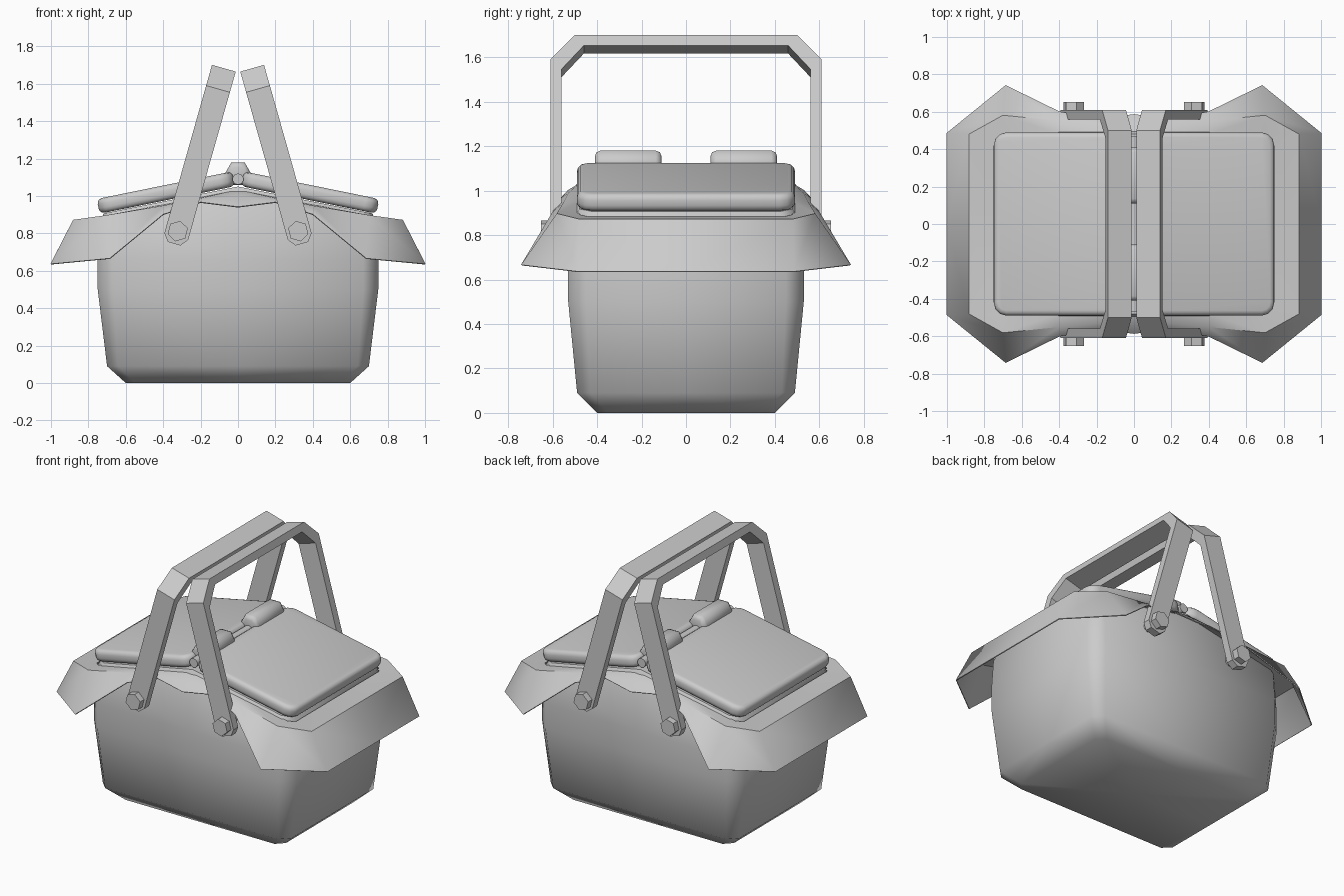
import bpy, bmesh, math
from mathutils import Matrix, Vector

cube = bpy.data.objects.get("Cube")
if cube:
    bpy.data.objects.remove(cube, do_unlink=True)

grey = bpy.data.materials.new("plain grey")
grey.use_nodes = True
grey.diffuse_color = (0.6, 0.6, 0.6, 1)
bsdf = next(n for n in grey.node_tree.nodes if n.type == 'BSDF_PRINCIPLED')
bsdf.inputs["Base Color"].default_value = grey.diffuse_color


def finish(name, bm, mirror="", angle=30, thick=0):
    """Turn a bmesh into an object, mirror it, and shade it."""
    mesh = bpy.data.meshes.new(name)
    bm.to_mesh(mesh)
    bm.free()
    obj = bpy.data.objects.new(name, mesh)
    bpy.context.collection.objects.link(obj)
    mesh.materials.append(grey)
    bpy.ops.object.select_all(action='DESELECT')
    obj.select_set(True)
    bpy.context.view_layer.objects.active = obj
    if mirror:
        mod = obj.modifiers.new("Mirror", 'MIRROR')
        mod.use_axis = ["x" in mirror, "y" in mirror, False]
        bpy.ops.object.modifier_apply(modifier=mod.name)
    if thick:
        mod = obj.modifiers.new("Solidify", 'SOLIDIFY')
        mod.thickness, mod.offset = thick, 0
        bpy.ops.object.modifier_apply(modifier=mod.name)
    bm = bmesh.new()
    bm.from_mesh(mesh)
    bmesh.ops.recalc_face_normals(bm, faces=bm.faces)
    bm.to_mesh(mesh)
    bm.free()
    bpy.ops.object.shade_smooth_by_angle(angle=math.radians(angle))
    return obj


def loft(bm, rings, closed=False):
    """Join rows of points with quads and return the rows of vertices."""
    rows = [[bm.verts.new(p) for p in ring] for ring in rings]
    for a, b in zip(rows, rows[1:]):
        n = len(a)
        for i in range(n if closed else n - 1):
            j = (i + 1) % n
            bm.faces.new((a[i], a[j], b[j], b[i]))
    return rows


# Basket body: one quarter, tapered base and gabled top
def body_ring(hx, hy, cut, z, slope=0):
    plan = [(0, hy), (hx - cut, hy), (hx, hy - cut), (hx, 0)]
    return [(x, y, z - slope * x) for x, y in plan]


bm = bmesh.new()
rows = loft(bm, [body_ring(.60, .40, .05, 0),
                 body_ring(.70, .49, .06, .09),
                 body_ring(.75, .53, .08, .50),
                 body_ring(.75, .53, .08, .66),
                 body_ring(.735, .51, .06, 1.0, .2),
                 body_ring(.72, .48, .06, 1.05, .2)])
for row, z in ((rows[0], 0), (rows[-1], 1.05)):
    bm.faces.new(row + [bm.verts.new((0, 0, z))])
finish("basket_body", bm, "xy", 50)

# Cloth draped over the rim: one quarter, inner edge, fold and hem
inner = [(0, .48, 1.03), (.2, .48, .99), (.4, .48, .95),
         (.70, .48, .89), (.735, .44, .88), (.735, 0, .88)]
fold = [(0, .53, 1.0), (.2, .53, .985), (.4, .55, .945),
        (.70, .58, .895), (.88, .48, .87), (.88, 0, .87)]
hem = [(0, .585, .94), (.2, .56, .965), (.4, .60, .90),
       (.685, .74, .665), (1.0, .485, .635), (1.0, 0, .635)]
bm = bmesh.new()
loft(bm, [inner, fold, hem])
finish("cloth", bm, "xy", 50, .006)

# Two sloping lids with rounded corners and edges
bm = bmesh.new()
bmesh.ops.create_cube(bm, size=1, matrix=Matrix.Diagonal((.74, .98, .08, 1)))
upright = [e for e in bm.edges
           if abs(e.verts[0].co.z - e.verts[1].co.z) > .05]
bmesh.ops.bevel(bm, geom=upright, offset=.07, segments=3, profile=.5,
                affect='EDGES')
bm.normal_update()
outline = [e for e in bm.edges
           if any(abs(f.normal.z) > .9 for f in e.link_faces)]
bmesh.ops.bevel(bm, geom=outline, offset=.028, segments=3, profile=.5,
                affect='EDGES')
bm.transform(Matrix.Translation((.385, 0, 1.018))
             @ Matrix.Rotation(math.radians(11.5), 4, 'Y'))
finish("lids", bm, "x", 50)

# Hinge knuckles and the pin between them
bm = bmesh.new()
bmesh.ops.create_cone(bm, cap_ends=True, segments=6, radius1=.07, radius2=.07,
                      depth=.30, matrix=Matrix.Rotation(math.pi / 6, 4, 'Z'))
ends = [e for e in bm.edges
        if any(len(f.verts) == 6 for f in e.link_faces)]
bmesh.ops.bevel(bm, geom=ends, offset=.025, segments=2, profile=.5,
                affect='EDGES')
bm.transform(Matrix.Translation((0, .26, 1.12))
             @ Matrix.Rotation(math.pi / 2, 4, 'X'))
top = max(v.co.z for v in bm.verts)
bm.transform(Matrix.Translation((0, 0, 1.18 - top)))
finish("hinge_knuckles", bm, "y", 65)

bm = bmesh.new()
bmesh.ops.create_cone(bm, cap_ends=True, segments=10, radius1=.03,
                      radius2=.03, depth=.94,
                      matrix=Matrix.Translation((0, 0, 1.09))
                      @ Matrix.Rotation(math.pi / 2, 4, 'X'))
finish("hinge_pin", bm, "", 40)

# Two tilted handles: flat strap bent into an arch, with clipped feet
PIVOT = Matrix.Translation((.322, 0, .812))
TILT = PIVOT @ Matrix.Rotation(math.radians(-15.8), 4, 'Y')
# each section: outer y, outer height, inner y, inner height, half width
half = [(.61, -.07, .56, -.07, .035), (.61, -.03, .56, -.03, .066),
        (.61, .79, .56, .745, .066), (.50, .905, .46, .855, .066)]
sections = half + [(-a, b, -c, d, w) for a, b, c, d, w in reversed(half)]
bm = bmesh.new()
rows = loft(bm, [[TILT @ Vector(p) for p in
                  ((-w, yo, ho), (w, yo, ho), (w, yi, hi), (-w, yi, hi))]
                 for yo, ho, yi, hi, w in sections], closed=True)
bm.faces.new(rows[0])
bm.faces.new(rows[-1])
finish("handles", bm, "x", 30)

# Hexagonal bolts through the feet of the handles
bm = bmesh.new()
bmesh.ops.create_cone(bm, cap_ends=True, segments=6, radius1=.056,
                      radius2=.056, depth=.05)
bmesh.ops.create_cone(bm, cap_ends=True, segments=8, radius1=.035,
                      radius2=.035, depth=.12,
                      matrix=Matrix.Translation((0, 0, .06)))
bm.transform(Matrix.Translation((.322, .627, .812))
             @ Matrix.Rotation(math.pi / 2, 4, 'X')
             @ Matrix.Rotation(math.radians(14), 4, 'Z'))
finish("bolts", bm, "xy", 30)
